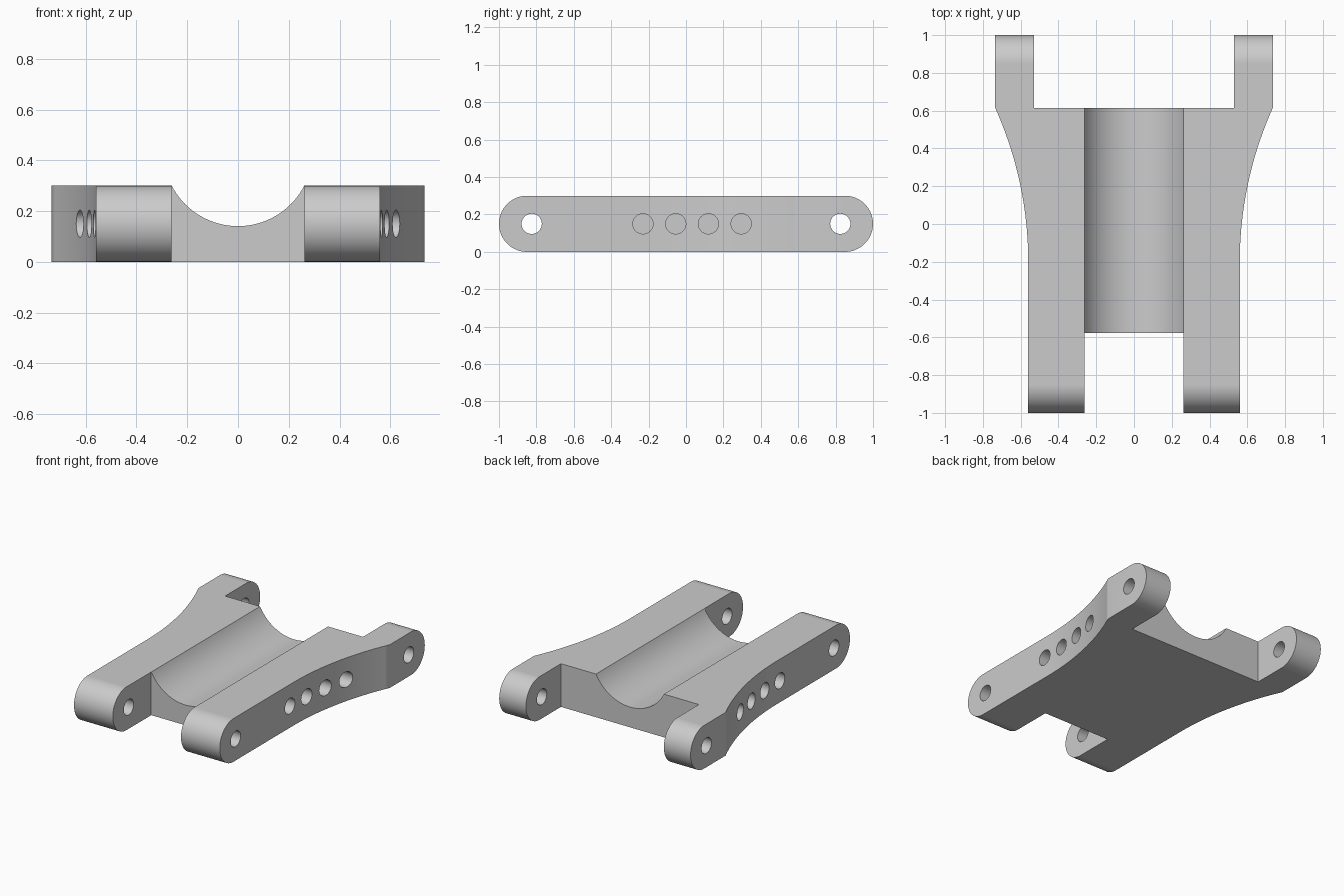
import bpy
import bmesh
import math
from mathutils import Vector

default = bpy.data.objects.get("Cube")
if default:
    bpy.data.objects.remove(default, do_unlink=True)

HALF_H = 0.15          # half thickness, also the end radius
AXES = {"x": lambda a, b, t: Vector((t, a, b)),
        "y": lambda a, b, t: Vector((a, t, b)),
        "z": lambda a, b, t: Vector((a, b, t))}


def prism(name, points, axis, lo, hi):
    """Extrude a 2D profile along one axis between lo and hi."""
    place = AXES[axis]
    bm = bmesh.new()
    face = bm.faces.new([bm.verts.new(place(a, b, lo)) for a, b in points])
    out = bmesh.ops.extrude_face_region(bm, geom=[face])
    moved = [v for v in out["geom"] if isinstance(v, bmesh.types.BMVert)]
    bmesh.ops.translate(bm, verts=moved, vec=place(0, 0, hi - lo))
    bmesh.ops.recalc_face_normals(bm, faces=bm.faces)
    mesh = bpy.data.meshes.new(name)
    bm.to_mesh(mesh)
    bm.free()
    obj = bpy.data.objects.new(name, mesh)
    bpy.context.collection.objects.link(obj)
    return obj


def arc(cx, cy, r, start, end, steps):
    angles = [start + (end - start) * i / steps for i in range(steps + 1)]
    return [(cx + r * math.cos(t), cy + r * math.sin(t)) for t in angles]


def circle(cx, cy, r, steps=48):
    return arc(cx, cy, r, 0, 2 * math.pi, steps)[:-1]


def apply_boolean(obj, cutter, operation="DIFFERENCE"):
    cutter.hide_render = True
    mod = obj.modifiers.new("cut", "BOOLEAN")
    mod.operation, mod.solver, mod.object = operation, "EXACT", cutter
    bpy.context.view_layer.objects.active = obj
    bpy.ops.object.modifier_apply(modifier=mod.name)
    bpy.data.objects.remove(cutter, do_unlink=True)


# Plan outline: front fork, flared sides, rear ears
flare_r = 1.985
sweep = math.asin(0.815 / flare_r)
flare = arc(0.56 + flare_r, -0.2, flare_r, math.pi, math.pi - sweep, 24)
half = [(0.262, -0.578), (0.262, -1.1), (0.56, -1.1)] + flare
half += [(0.735, 1.1), (0.53, 1.1), (0.53, 0.615)]
outline = half + [(-x, y) for x, y in reversed(half)]
arm = prism("linkage_arm", outline, "z", -0.1, 0.4)

# Rounded ends
end_y = 1 - HALF_H
quarter = math.pi / 2
stadium = arc(end_y, HALF_H, HALF_H, -quarter, quarter, 32)
stadium += arc(-end_y, HALF_H, HALF_H, quarter, 3 * quarter, 32)
apply_boolean(arm, prism("end_rounding", stadium, "x", -1, 1), "INTERSECT")

# Cradle groove along the length
apply_boolean(arm, prism("groove_cutter", circle(0, 0.434, 0.2935, 96), "y", -1.2, 1.2))

# Pivot holes through the fork and ears
for y in (-0.825, 0.825):
    apply_boolean(arm, prism("pivot_cutter", circle(y, HALF_H, 0.054), "x", -1, 1))

# Blind holes in both flanks
for i in range(4):
    for lo, hi in ((0.4, 0.9), (-0.9, -0.4)):
        hole = circle(-0.23 + 0.175 * i, HALF_H, 0.054)
        apply_boolean(arm, prism("flank_hole_cutter", hole, "x", lo, hi))

# Material and shading
grey = bpy.data.materials.new("plain_grey")
grey.use_nodes = True
colour = (0.6, 0.6, 0.6, 1)
grey.diffuse_color = colour
grey.node_tree.nodes["Principled BSDF"].inputs["Base Color"].default_value = colour
arm.data.materials.clear()
arm.data.materials.append(grey)
for poly in arm.data.polygons:
    poly.material_index = 0

bpy.ops.object.select_all(action="DESELECT")
arm.select_set(True)
bpy.context.view_layer.objects.active = arm
bpy.ops.object.shade_smooth_by_angle(angle=math.radians(30))
weighted = arm.modifiers.new("weighted_normals", "WEIGHTED_NORMAL")
weighted.keep_sharp = True
